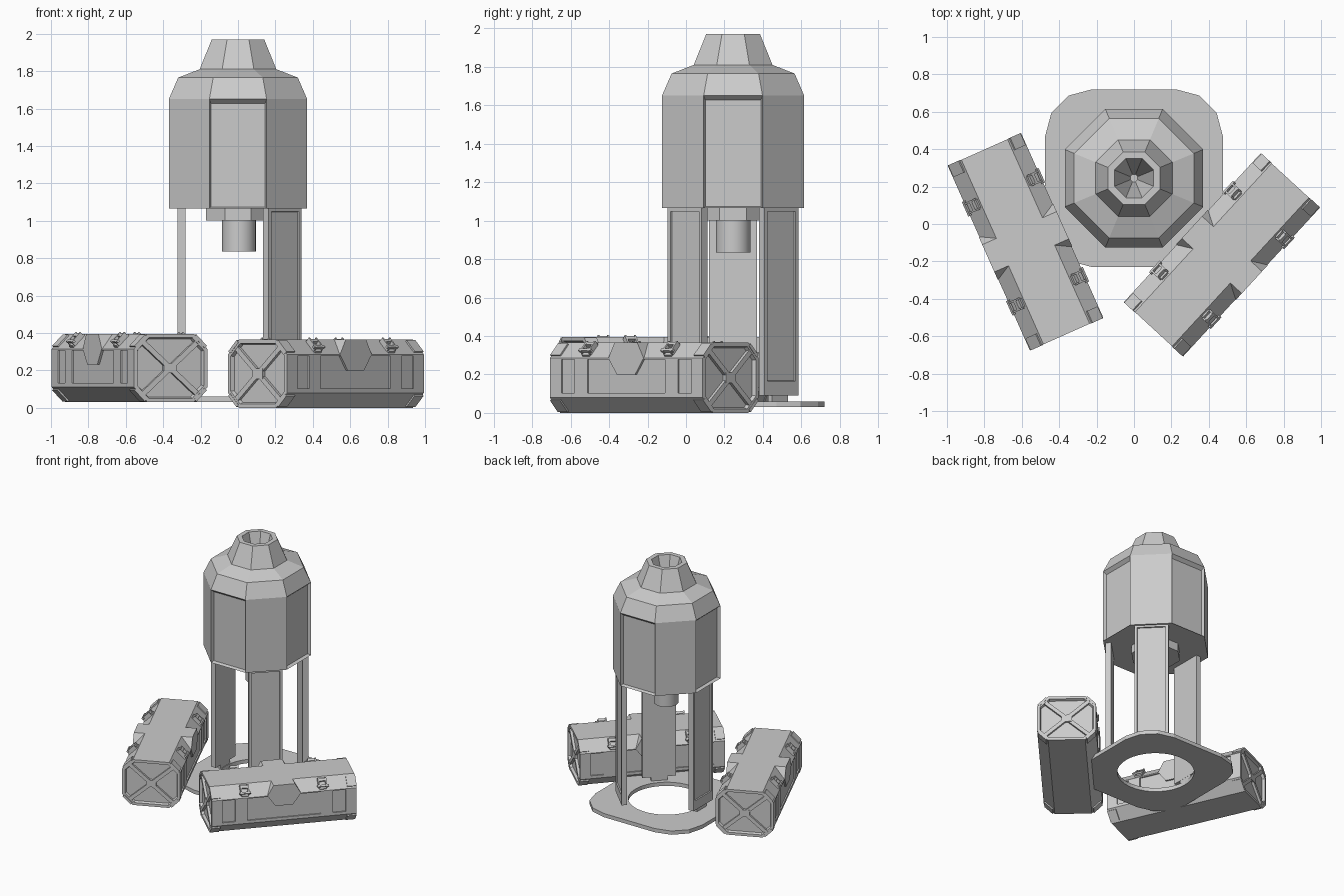
import bpy, bmesh, math
from mathutils import Matrix, Vector

cube = bpy.data.objects.get("Cube")
if cube:
    bpy.data.objects.remove(cube)

GREY = (0.6, 0.6, 0.6, 1)
mat = bpy.data.materials.new("plain grey")
mat.use_nodes = True
mat.diffuse_color = GREY
mat.node_tree.nodes["Principled BSDF"].inputs["Base Color"].default_value = GREY
CENTRE = Matrix.Translation((0, 0.245, 0))


def make(name, bm, matrix=Matrix()):
    bmesh.ops.recalc_face_normals(bm, faces=bm.faces)
    mesh = bpy.data.meshes.new(name)
    bm.to_mesh(mesh)
    bm.free()
    mesh.materials.append(mat)
    return place(name, mesh, matrix)


def place(name, mesh, matrix):
    ob = bpy.data.objects.new(name, mesh)
    ob.matrix_world = matrix
    bpy.context.collection.objects.link(ob)
    return ob


def box(bm, centre, size, rot=Matrix()):
    m = Matrix.Translation(centre) @ rot @ Matrix.Diagonal((*size, 1))
    return bmesh.ops.create_cube(bm, size=1, matrix=m)["verts"]


def extrude(bm, outline, vec):
    """Solid from a closed outline of 3D points swept along vec."""
    face = bm.faces.new([bm.verts.new(p) for p in outline])
    new = bmesh.ops.extrude_face_region(bm, geom=[face], use_keep_orig=True)["geom"]
    bmesh.ops.translate(bm, vec=vec, verts=[v for v in new if isinstance(v, bmesh.types.BMVert)])


def octagon_lathe(bm, profile):
    """Eight-sided stack of rings given as (flat-side radius, height)."""
    rings = []
    for r, z in profile:
        r /= math.cos(math.pi / 8)
        angles = [(i + 0.5) * math.pi / 4 for i in range(8)]
        rings.append([bm.verts.new((r * math.cos(a), r * math.sin(a), z)) for a in angles])
    for lo, hi in zip(rings, rings[1:]):
        for i in range(8):
            j = (i + 1) % 8
            bm.faces.new((lo[i], lo[j], hi[j], hi[i]))
    bm.faces.new(rings[0][::-1])
    bm.faces.new(rings[-1])
    bmesh.ops.recalc_face_normals(bm, faces=bm.faces)


# Tank with four recessed wall panels and a funnel in the cap
bm = bmesh.new()
octagon_lathe(bm, [(0.37, 1.065), (0.37, 1.65), (0.32, 1.765), (0.205, 1.81),
                   (0.14, 1.97), (0.105, 1.97), (0.02, 1.65)])
walls = [f for f in bm.faces if max(abs(f.normal.x), abs(f.normal.y)) > 0.99]
bmesh.ops.inset_individual(bm, faces=walls, thickness=0.012, depth=-0.025)
for v in {v for f in walls for v in f.verts}:
    if v.co.z > 1.5:
        v.co.z -= 0.014
make("tank", bm, CENTRE)

# Collar and nozzle under the tank
bm = bmesh.new()
octagon_lathe(bm, [(0.17, 1.0), (0.17, 1.07)])
make("collar", bm, CENTRE)
bm = bmesh.new()
bmesh.ops.create_cone(bm, cap_ends=True, segments=32, radius1=0.09, radius2=0.09, depth=0.18,
                      matrix=Matrix.Translation((0.005, 0, 0.925)))
nozzle = make("nozzle", bm, CENTRE)
bpy.context.view_layer.objects.active = nozzle
nozzle.select_set(True)
bpy.ops.object.shade_smooth_by_angle()
nozzle.select_set(False)

# Three flat legs, each with a recessed outer panel and a small foot
for angle, radius in ((45, 0.335), (-45, 0.335), (180, 0.303)):
    bm = bmesh.new()
    box(bm, (radius, 0, 0.58), (0.042, 0.25, 0.98))
    bm.normal_update()
    outer = [f for f in bm.faces if f.normal.x > 0.9]
    bmesh.ops.inset_individual(bm, faces=outer, thickness=0.03)
    for v in outer[0].verts:
        if v.co.z < 0.5:
            v.co.z += 0.055
    bmesh.ops.inset_individual(bm, faces=outer, thickness=0.002, depth=-0.01)
    box(bm, (radius - 0.005, 0, 0.075), (0.03, 0.12, 0.04))
    make("leg", bm, CENTRE @ Matrix.Rotation(math.radians(angle), 4, "Z"))

# Rounded base plate with a round hole
bm = bmesh.new()
outer, inner = [], []
for quarter in range(4):
    for step in range(4):
        a = math.radians(90 * quarter + 30 * step)
        c = math.radians(90 * quarter + 45)
        mid = Vector((math.cos(c), math.sin(c))) * 0.225 * math.sqrt(2)
        outer.append((mid.x + 0.25 * math.cos(a), mid.y + 0.25 * math.sin(a)))
SEGS = 48
hole = [(0.28 * math.cos(i * math.tau / SEGS), 0.28 * math.sin(i * math.tau / SEGS)) for i in range(SEGS)]
edges = []
for loop in (outer, hole):
    vs = [bm.verts.new((x, y, 0.03)) for x, y in loop]
    edges += [bm.edges.new((vs[i - 1], vs[i])) for i in range(len(vs))]
bmesh.ops.triangle_fill(bm, edges=edges, use_beauty=True)
top = bmesh.ops.extrude_face_region(bm, geom=bm.faces[:], use_keep_orig=True)["geom"]
bmesh.ops.translate(bm, vec=(0, 0, 0.03), verts=[v for v in top if isinstance(v, bmesh.types.BMVert)])
bmesh.ops.dissolve_limit(bm, angle_limit=0.01, verts=bm.verts, edges=bm.edges)
make("base_plate", bm, CENTRE)

# Crate body: chamfered prism with framed ends
L, W, H, C = 0.54, 0.215, 0.365, 0.08
section = [(W - C, 0), (W, C), (W, H - C), (W - C, H)]
section += [(-y, z) for y, z in reversed(section)]
bm = bmesh.new()
extrude(bm, [(-L, y, z) for y, z in section], (2 * L, 0, 0))
bmesh.ops.recalc_face_normals(bm, faces=bm.faces)
ends = [f for f in bm.faces if abs(f.normal.x) > 0.9]
bmesh.ops.inset_individual(bm, faces=ends, thickness=0.022)
bmesh.ops.inset_individual(bm, faces=ends, thickness=0.008, depth=-0.02)
body = make("crate_body", bm)

# Recessed side panels
bm = bmesh.new()
for side in (-1, 1):
    for x, width in ((-0.412, 0.095), (0, 0.55), (0.412, 0.095)):
        box(bm, (x, side * W, 0.19), (width, 0.02, 0.175))
cutter = make("panel_cutter", bm)
cutter.hide_render = True
cut = body.modifiers.new("panels", "BOOLEAN")
cut.object = cutter
cut.solver = "EXACT"
bpy.context.view_layer.update()
body_mesh = bpy.data.meshes.new_from_object(body.evaluated_get(bpy.context.evaluated_depsgraph_get()))
bpy.data.objects.remove(cutter)
bpy.data.objects.remove(body)

# Crate fittings: end braces, corner guards, hexagon plates and latches
braces, guards, plates, latches = (bmesh.new() for _ in range(4))
for end in (-1, 1):
    for tilt in (-1, 1):
        turn = Matrix.Rotation(tilt * math.atan2(H - 0.06, 2 * W - 0.08), 4, "X")
        box(braces, (end * (L - 0.011), 0, H / 2), (0.02, 0.42, 0.028), turn)
    box(braces, (end * (L - 0.01), 0, H / 2), (0.02, 0.075, 0.055))
    for side in (-1, 1):
        for z, up in ((C / 2, -1), (H - C / 2, 1)):
            turn = Matrix.Rotation(-side * up * math.pi / 4, 4, "X")
            box(guards, (end * (L - 0.033), side * (W - C / 2), z), (0.07, 0.085, 0.018), turn)
        # Latch: back plate, two arms, crossbar and hook
        turn = Matrix.Rotation(-side * math.pi / 4, 4, "X")
        seat = Matrix.Translation((end * 0.29, side * (W - C / 2), H - C / 2)) @ turn
        for pos, size in (((0, 0, 0.005), (0.05, 0.09, 0.014)),
                          ((-0.027, 0, 0.018), (0.01, 0.075, 0.03)),
                          ((0.027, 0, 0.018), (0.01, 0.075, 0.03)),
                          ((0, side * 0.028, 0.028), (0.085, 0.014, 0.014)),
                          ((0, -side * 0.02, 0.022), (0.05, 0.02, 0.02))):
            box(latches, seat @ Vector(pos), size, turn)
half = [(0.065, 0.2), (0.125, H - C), (0.08, H)]
hexagon = half + [(-x, z) for x, z in reversed(half)]
for side in (-1, 1):
    extrude(plates, [(x, side * (W + 0.003), z) for x, z in hexagon], (0, -side * 0.1, 0))
fittings = [("crate_end_braces", braces), ("crate_corner_guards", guards),
            ("crate_hexagon_plates", plates), ("crate_latches", latches)]

# Two crates share the same meshes
spots = [Matrix.Translation(p) @ Matrix.Rotation(math.radians(a), 4, "Z")
         for p, a in (((-0.58, -0.095, 0.03), -66), ((0.47, -0.165, 0), 47.4))]
for spot in spots:
    place("crate_body", body_mesh, spot)
for name, bm in fittings:
    first = make(name, bm, spots[0])
    place(name, first.data, spots[1])
